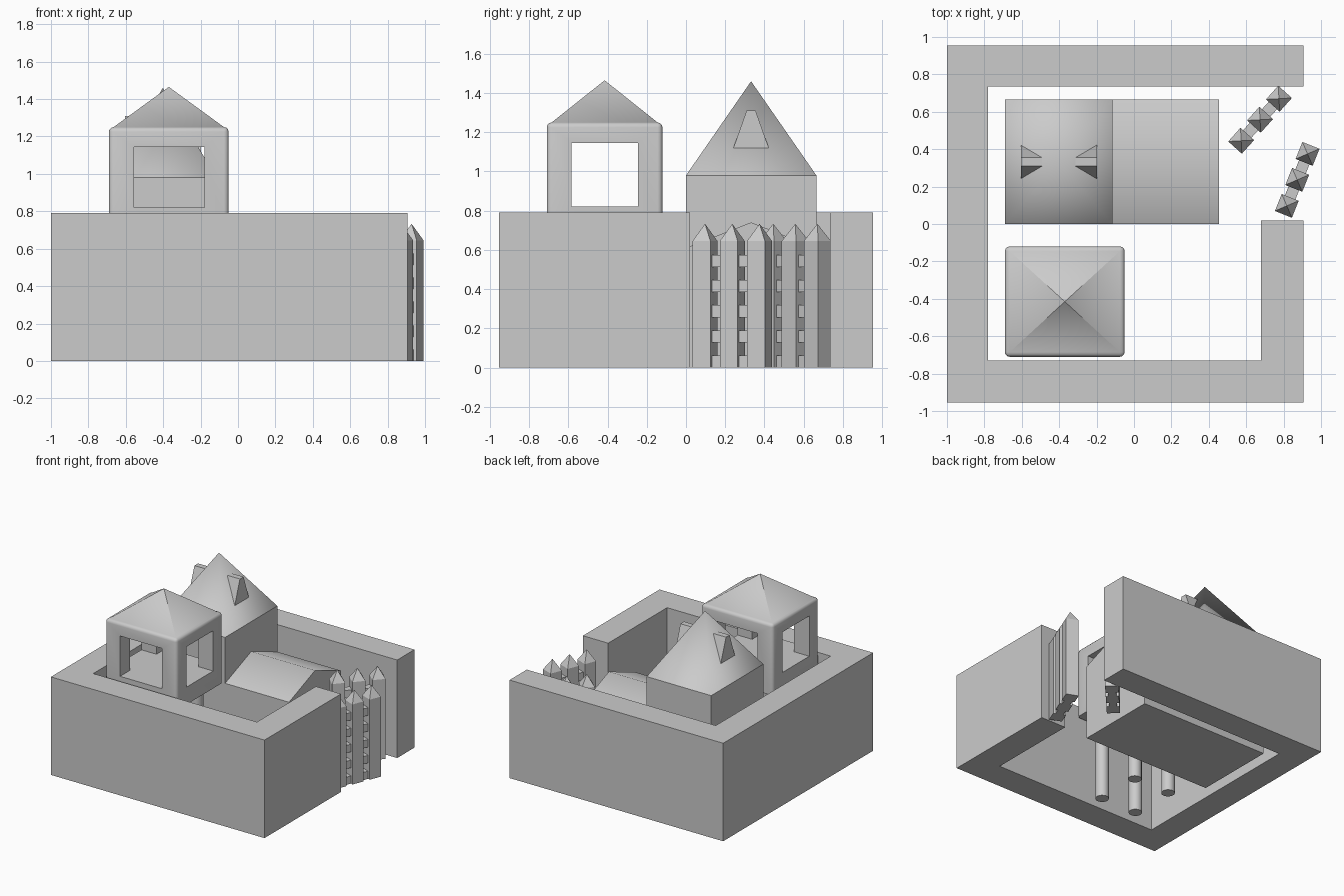
import bpy, bmesh, math
from mathutils import Matrix

if "Cube" in bpy.data.objects:
    bpy.data.objects.remove(bpy.data.objects["Cube"])


def finish(name, bm, smooth=None):
    bmesh.ops.recalc_face_normals(bm, faces=bm.faces[:])
    me = bpy.data.meshes.new(name)
    bm.to_mesh(me)
    bm.free()
    ob = bpy.data.objects.new(name, me)
    bpy.context.collection.objects.link(ob)
    if smooth:
        activate(ob)
        bpy.ops.object.shade_smooth_by_angle(angle=math.radians(smooth))
    return ob


def activate(ob):
    bpy.ops.object.select_all(action='DESELECT')
    ob.select_set(True)
    bpy.context.view_layer.objects.active = ob


def prism(bm, pts, offset):
    """Closed extrusion of a polygon of 3D points."""
    face = bm.faces.new([bm.verts.new(p) for p in pts])
    new = bmesh.ops.extrude_face_region(bm, geom=[face])['geom']
    verts = [v for v in new if isinstance(v, bmesh.types.BMVert)]
    bmesh.ops.translate(bm, verts=verts, vec=offset)
    return verts


def rect(x0, x1, y0, y1, z):
    return [(x0, y0, z), (x1, y0, z), (x1, y1, z), (x0, y1, z)]


def spire(bm, pts, height, tip):
    """Extruded rectangle with a pyramid on top."""
    top = prism(bm, pts, (0, 0, height))
    face = [f for f in bm.faces if all(v in top for v in f.verts)][0]
    apex = bmesh.ops.poke(bm, faces=[face])['verts'][0]
    apex.co.z += tip
    return top, apex


# Surrounding wall with an opening at the back right
bm = bmesh.new()
outline = [(-1, -.955), (.905, -.955), (.905, .02), (.68, .02), (.68, -.73), (-.78, -.73),
           (-.78, .735), (.905, .735), (.905, .955), (-1, .955)]
prism(bm, [(x, y, 0) for x, y in outline], (0, 0, .79))
finish("perimeter_wall", bm)

# House tower body
bm = bmesh.new()
prism(bm, rect(-.69, -.115, 0, .665, 0), (0, 0, .98))
finish("house_tower", bm)

# House tower pointed roof
bm = bmesh.new()
base = [bm.verts.new(p) for p in rect(-.69, -.115, 0, .665, .98)]
apex = bm.verts.new((-.402, .332, 1.46))
bm.faces.new(base)
for i in range(4):
    bm.faces.new((base[i], base[(i + 1) % 4], apex))
finish("tower_roof", bm, 80)

# Two roof dormers, mirrored about the tower centre
for side, sx in (("right", 1), ("left", -1)):
    bm = bmesh.new()
    prof = [(-.092, 1.115), (.092, 1.115), (.023, 1.31), (-.023, 1.31)]
    prism(bm, [(-.402 + sx * .203, .332 + y, z) for y, z in prof], (-sx * .15, 0, 0))
    finish("dormer_" + side, bm)

# Low wing with a shallow gable
bm = bmesh.new()
prof = [(0, 0), (.665, 0), (.665, .61), (.332, .74), (0, .61)]
prism(bm, [(-.115, y, z) for y, z in prof], (.57, 0, 0))
finish("house_wing", bm, 55)

# Watchtower cabin with softened edges and a low pyramid roof
bm = bmesh.new()
top, apex = spire(bm, rect(-.69, -.05, -.71, -.12, .68), .57, .215)
edges = [e for e in bm.edges if apex not in e.verts and any(v in top for v in e.verts)]
bmesh.ops.bevel(bm, geom=edges, offset=.025, segments=3, profile=.5, affect='EDGES')
cabin = finish("watchtower_cabin", bm)

# Window openings cut right through in both directions
for r in ((-.555, -.18, -.9, .1), (-.9, .1, -.585, -.245)):
    bm = bmesh.new()
    prism(bm, rect(*r, .82), (0, 0, .325))
    cutter = finish("window_cutter", bm)
    cutter.hide_render = True
    mod = cabin.modifiers.new("window", 'BOOLEAN')
    mod.operation, mod.solver, mod.object = 'DIFFERENCE', 'EXACT', cutter
    activate(cabin)
    bpy.ops.object.modifier_apply(modifier=mod.name)
    bpy.data.objects.remove(cutter)
activate(cabin)
bpy.ops.object.shade_smooth_by_angle(angle=math.radians(50))

# Watchtower legs
for i, (x, y) in enumerate([(-.525, -.61), (-.205, -.61), (-.525, -.235), (-.205, -.235)]):
    bm = bmesh.new()
    bmesh.ops.create_cone(bm, cap_ends=True, segments=32, radius1=.05, radius2=.05, depth=.7,
                          matrix=Matrix.Translation((x, y, .35)))
    finish("watchtower_leg_%d" % (i + 1), bm, 40)


# Open gate leaves: three pointed posts joined by short rungs
def gate(name, start, end):
    dx, dy = end[0] - start[0], end[1] - start[1]
    step = math.hypot(dx, dy) / 2
    bm = bmesh.new()
    for i in range(3):
        c = i * step
        spire(bm, rect(c - .049, c + .049, -.049, .049, 0), .645, .088)
        if i < 2:
            for k in range(5):
                prism(bm, rect(c + .045, c + step - .045, -.03, .03, .128 * k), (0, 0, .062))
    bm.transform(Matrix.Translation((*start, 0)) @ Matrix.Rotation(math.atan2(dy, dx), 4, 'Z'))
    finish(name, bm)


gate("gate_leaf_back", (.573, .445), (.775, .67))
gate("gate_leaf_front", (.817, .097), (.928, .375))
